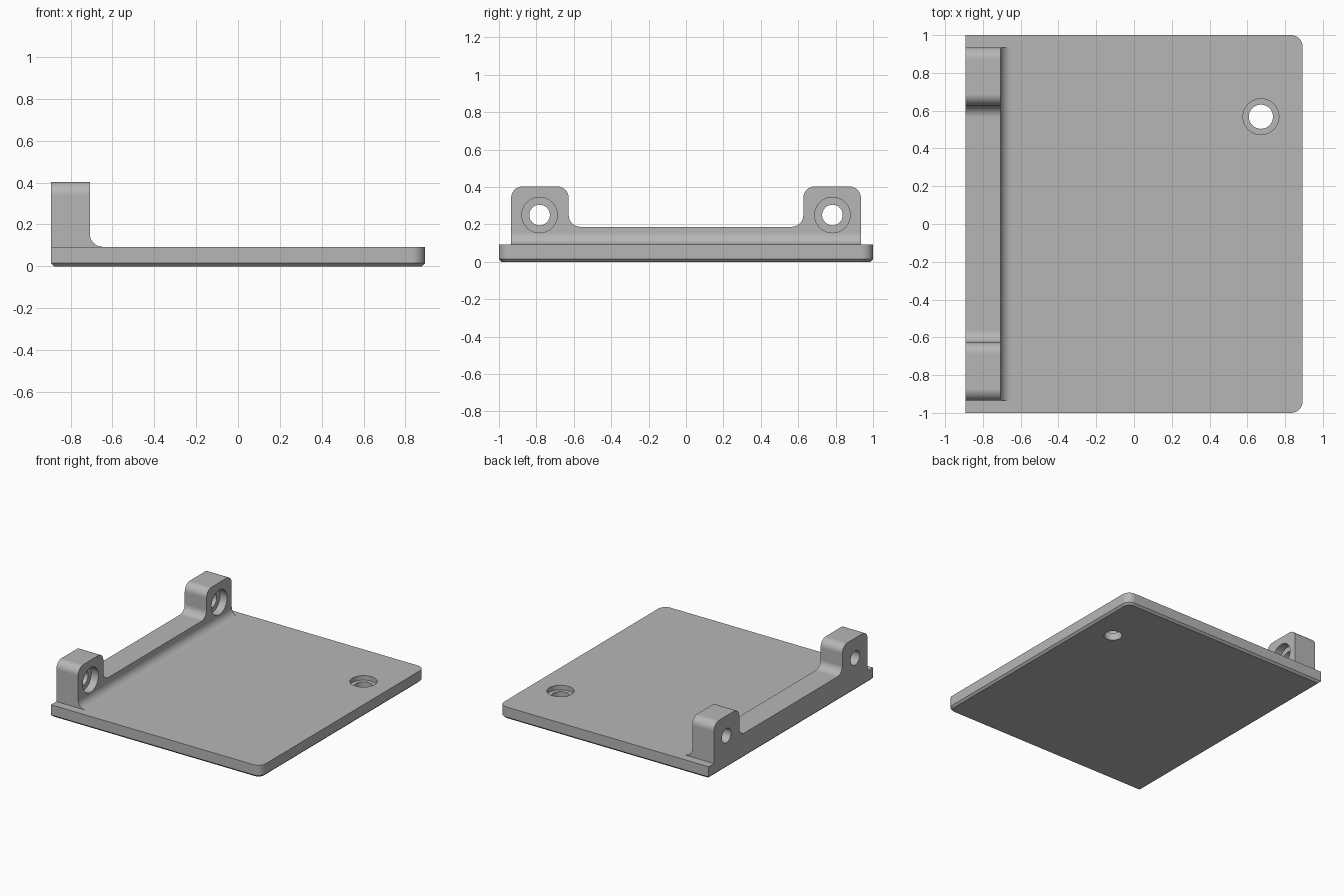
import bpy, bmesh, math
from mathutils import Vector, Matrix

cube = bpy.data.objects.get("Cube")
if cube:
    bpy.data.objects.remove(cube, do_unlink=True)

grey = bpy.data.materials.new("matte grey")
grey.use_nodes = True
COLOUR = (0.47, 0.47, 0.47, 1)
grey.diffuse_color = COLOUR
grey.node_tree.nodes["Principled BSDF"].inputs["Base Color"].default_value = COLOUR

HALF_X, HALF_Y, TOP = 0.893, 1.0, 0.093
WALL_X = -0.708          # inner face of the upright
ROUND = 0.062


def rounded(corners, steps=10):
    """Outline from (x, y, radius) corners, with a tangent arc at each radius."""
    out = []
    for i, (x, y, r) in enumerate(corners):
        p = Vector((x, y))
        if not r:
            out.append(p)
            continue
        a = (Vector(corners[i - 1][:2]) - p).normalized()
        b = (Vector(corners[(i + 1) % len(corners)][:2]) - p).normalized()
        centre = p + (a + b) * r     # right-angle corners
        for k in range(steps + 1):
            t = k / steps * math.pi / 2
            out.append(centre - b * r * math.cos(t) - a * r * math.sin(t))
    return out


def prism(name, outline, place, direction, chamfer=0):
    """Extrude an outline, mapped into space by place, along direction."""
    bm = bmesh.new()
    base = bm.faces.new([bm.verts.new(place(p)) for p in outline])
    rim = list(base.edges)
    geom = bmesh.ops.extrude_face_region(bm, geom=[base], use_keep_orig=True)["geom"]
    bmesh.ops.translate(bm, vec=direction,
                        verts=[v for v in geom if isinstance(v, bmesh.types.BMVert)])
    bmesh.ops.recalc_face_normals(bm, faces=bm.faces)
    if chamfer:
        bmesh.ops.bevel(bm, geom=rim, offset=chamfer, segments=1, affect='EDGES')
    return finish(name, bm)


def finish(name, bm):
    mesh = bpy.data.meshes.new(name)
    bm.to_mesh(mesh)
    bm.free()
    mesh.materials.append(grey)
    ob = bpy.data.objects.new(name, mesh)
    bpy.context.collection.objects.link(ob)
    return ob


def cylinder(name, radius, depth, centre, axis):
    bm = bmesh.new()
    turn = Vector(axis).to_track_quat('Z', 'Y').to_matrix().to_4x4()
    bmesh.ops.create_cone(bm, cap_ends=True, segments=48, radius1=radius, radius2=radius,
                          depth=depth, matrix=Matrix.Translation(centre) @ turn)
    return finish(name, bm)


def combine(target, tool, operation):
    """Apply a boolean and discard the tool."""
    tool.hide_render = True
    mod = target.modifiers.new(operation.title(), 'BOOLEAN')
    mod.operation, mod.solver, mod.object = operation, 'EXACT', tool
    bpy.context.view_layer.objects.active = target
    bpy.ops.object.modifier_apply(modifier=mod.name)
    bpy.data.objects.remove(tool, do_unlink=True)


# Base plate: two rounded corners and a chamfered underside
plate = prism("base_plate", rounded([
    (-HALF_X, -HALF_Y, 0), (HALF_X, -HALF_Y, ROUND),
    (HALF_X, HALF_Y, ROUND), (-HALF_X, HALF_Y, 0)]),
    lambda p: (p.x, p.y, 0), (0, 0, TOP), chamfer=0.015)

# Upright: low rail with a rounded lug at each end
END, LUG, RAIL, PEAK = 0.935, 0.627, 0.187, 0.403
half = [(END, TOP, 0), (END, PEAK, ROUND), (LUG, PEAK, ROUND), (LUG, RAIL, ROUND)]
profile = half + [(-y, z, r) for y, z, r in reversed(half)]
upright = prism("upright", rounded(profile),
                lambda p: (-HALF_X, p.x, p.y), (WALL_X + HALF_X, 0, 0))

# Concave fillet where the upright meets the plate
cove = rounded([(WALL_X, TOP + ROUND, 0), (WALL_X, TOP, ROUND), (WALL_X + ROUND, TOP, 0)])
cove = cove[1:-1] + [Vector((WALL_X + ROUND, TOP)), Vector((WALL_X, TOP))]
cove[0] = Vector((WALL_X, TOP + ROUND))
fillet = prism("fillet", cove, lambda p: (p.x, -END, p.y), (0, 2 * END, 0))
bm = bmesh.new()
bm.from_mesh(fillet.data)
bmesh.ops.remove_doubles(bm, verts=bm.verts, dist=1e-5)
bm.to_mesh(fillet.data)
bm.free()
combine(upright, fillet, 'UNION')

# Counterbored holes in both lugs
for side in (-1, 1):
    y, z = side * 0.783, 0.25
    combine(upright, cylinder("lug_hole", 0.055, 1, (-0.8, y, z), (1, 0, 0)), 'DIFFERENCE')
    combine(upright, cylinder("lug_bore", 0.095, 0.12, (WALL_X, y, z), (1, 0, 0)), 'DIFFERENCE')

# Counterbored hole in the plate
combine(plate, cylinder("plate_hole", 0.064, 1, (0.672, 0.568, 0), (0, 0, 1)), 'DIFFERENCE')
combine(plate, cylinder("plate_bore", 0.095, 0.07, (0.672, 0.568, TOP), (0, 0, 1)), 'DIFFERENCE')

# Smooth the rounds while keeping flats flat
for ob in (plate, upright):
    bpy.ops.object.select_all(action='DESELECT')
    ob.select_set(True)
    bpy.context.view_layer.objects.active = ob
    bpy.ops.object.shade_smooth_by_angle(angle=math.radians(30))
    mod = ob.modifiers.new("Flat faces", 'WEIGHTED_NORMAL')
    mod.keep_sharp = True
